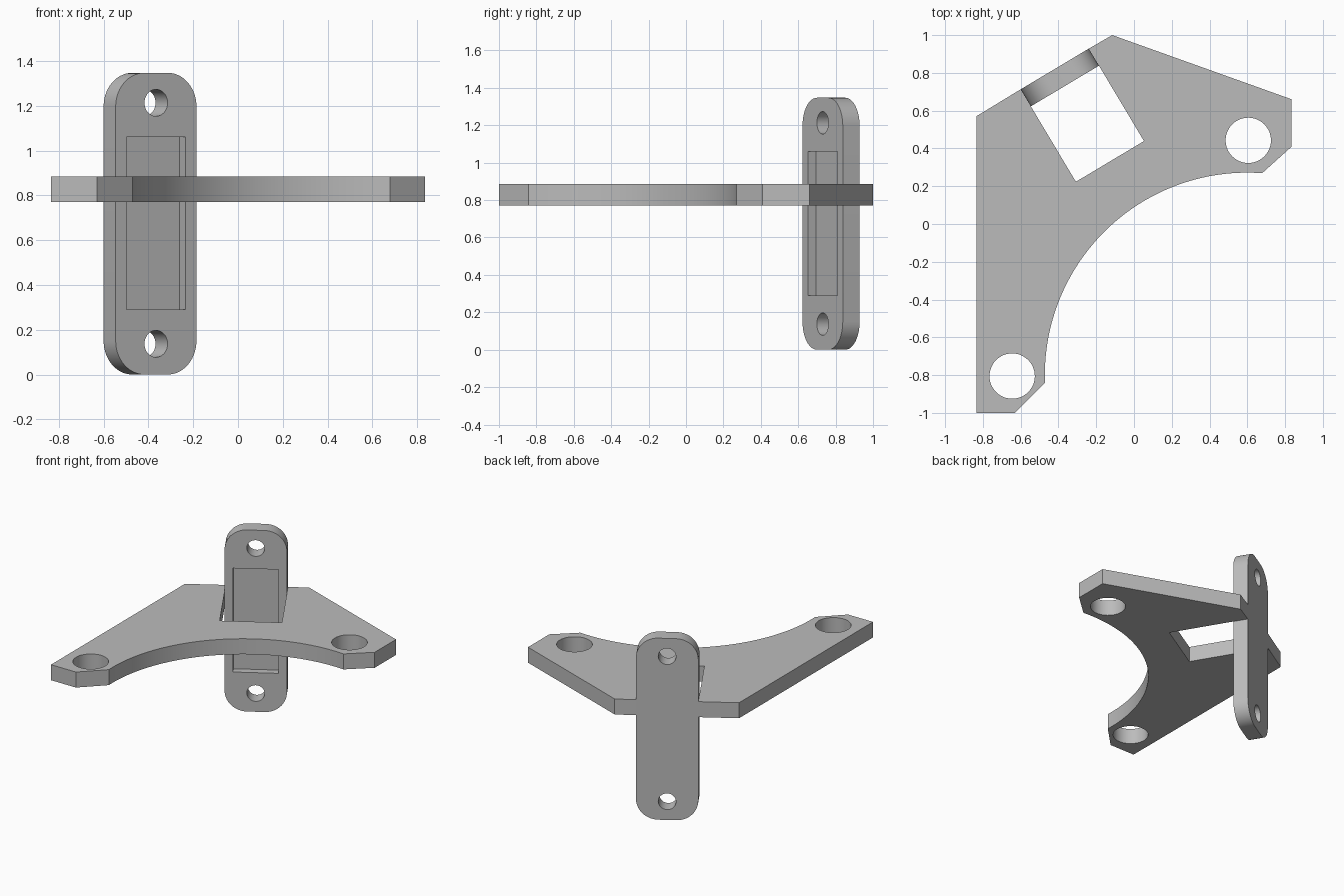
import bpy, bmesh, math
from mathutils import Matrix, Vector

if "Cube" in bpy.data.objects:
    bpy.data.objects.remove(bpy.data.objects["Cube"])

grey = bpy.data.materials.new("plain grey")
grey.diffuse_color = (0.5, 0.5, 0.5, 1)
grey.use_nodes = True
grey.node_tree.nodes["Principled BSDF"].inputs["Base Color"].default_value = grey.diffuse_color


def arc(cx, cy, r, a0, a1, n):
    """Points on an arc, angles in degrees."""
    angles = [math.radians(a0 + (a1 - a0) * i / n) for i in range(n + 1)]
    return [(cx + r * math.cos(a), cy + r * math.sin(a)) for a in angles]


def prism(name, points, low, high, matrix=Matrix()):
    """Extrude a 2D outline from low to high along local z."""
    bm = bmesh.new()
    face = bm.faces.new([bm.verts.new((x, y, low)) for x, y in points])
    top = bmesh.ops.extrude_face_region(bm, geom=[face])["geom"]
    bmesh.ops.translate(bm, vec=(0, 0, high - low),
                        verts=[v for v in top if isinstance(v, bmesh.types.BMVert)])
    bmesh.ops.transform(bm, matrix=matrix, verts=bm.verts)
    bmesh.ops.recalc_face_normals(bm, faces=bm.faces)
    mesh = bpy.data.meshes.new(name)
    bm.to_mesh(mesh)
    bm.free()
    mesh.materials.append(grey)
    obj = bpy.data.objects.new(name, mesh)
    bpy.context.collection.objects.link(obj)
    return obj


def cut(obj, cutters):
    """Subtract the cutters, then bake the result and smooth round walls."""
    for c in cutters:
        mod = obj.modifiers.new("cut", "BOOLEAN")
        mod.operation, mod.solver, mod.object = "DIFFERENCE", "EXACT", c
    dg = bpy.context.evaluated_depsgraph_get()
    mesh = bpy.data.meshes.new_from_object(obj.evaluated_get(dg))
    obj.modifiers.clear()
    obj.data = mesh
    for c in cutters:
        bpy.data.objects.remove(c)
    bpy.ops.object.select_all(action="DESELECT")
    obj.select_set(True)
    bpy.context.view_layer.objects.active = obj
    bpy.ops.object.shade_smooth_by_angle(angle=math.radians(30))


def circle(cx, cy, r):
    return arc(cx, cy, r, 0, 360, 48)[:-1]


# Slanted frame of the upright bar: along its width, and toward the opening
along = Vector((0.8585, 0.5128))
inward = Vector((0.5128, -0.8585))
corner = Vector((-0.60, 0.713))
width, thick, slot = 0.42, 0.105, 0.57

# Flat bracket plate: curved inner edge, and a slot open to the slanted edge
outline = [(-0.835, -1), (-0.63, -1)]
outline += arc(0.60, -0.80, 1.072, 182.2, 85.8, 64)
outline += [(0.835, 0.41), (0.835, 0.66), (-0.115, 1)]
outline += [tuple(p) for p in (corner + along * width,
                               corner + along * width + inward * slot,
                               corner + inward * slot, corner)]
outline += [(-0.835, 0.57)]
plate = prism("bracket_plate", outline, 0.77, 0.885)
cut(plate, [prism("cutter", circle(x, y, 0.12), 0.6, 1.1)
            for x, y in ((-0.645, -0.805), (0.605, 0.443))])

# Upright bar: local x along the width, y up, z from back face to front face
frame = Matrix(((along.x, 0, inward.x, corner.x),
                (along.y, 0, inward.y, corner.y),
                (0, 1, 0, 0), (0, 0, 0, 1)))
height, r = 1.347, 0.15
rounded = []
for cx, cy, a in ((width - r, r, -90), (width - r, height - r, 0),
                  (r, height - r, 90), (r, r, 180)):
    rounded += arc(cx, cy, r, a, a + 90, 14)
bar = prism("upright_bar", rounded, 0, thick, frame)

# Screw holes and the shallow rectangular pocket in the front face
mid = width / 2
cutters = [prism("cutter", circle(mid, z, 0.06), -0.1, 0.3, frame)
           for z in (0.137, 1.213)]
pocket = [(mid - 0.154, 0.29), (mid + 0.154, 0.29),
          (mid + 0.154, 1.06), (mid - 0.154, 1.06)]
cutters.append(prism("cutter", pocket, thick - 0.052, 0.3, frame))
cut(bar, cutters)
